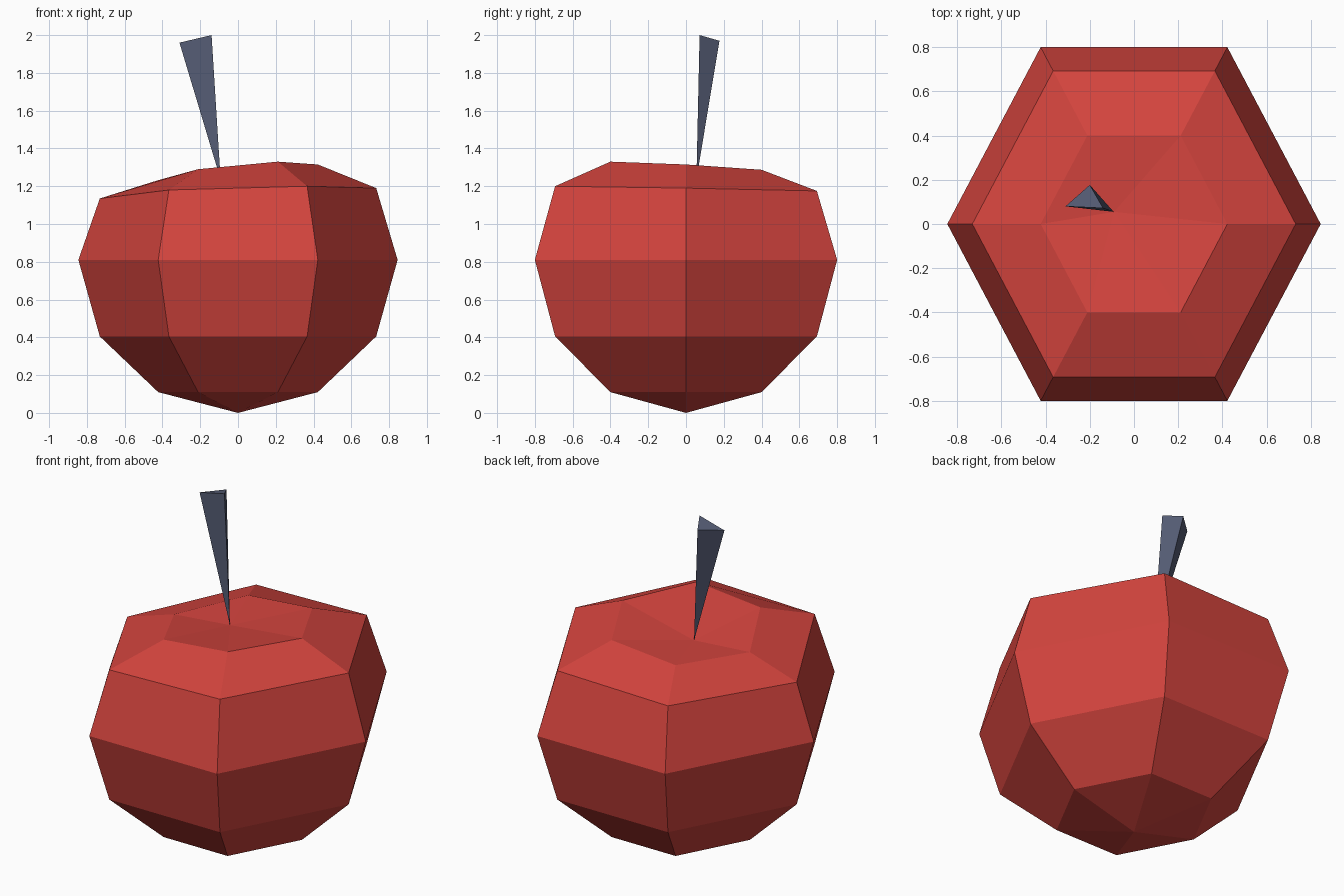
import bpy, bmesh, math

if "Cube" in bpy.data.objects:
    bpy.data.objects.remove(bpy.data.objects["Cube"])

def material(name, rgb):
    m = bpy.data.materials.new(name)
    m.diffuse_color = (*rgb, 1)
    m.use_nodes = True
    m.node_tree.nodes["Principled BSDF"].inputs["Base Color"].default_value = m.diffuse_color
    return m

def finish(bm, name, mat):
    bmesh.ops.recalc_face_normals(bm, faces=bm.faces)
    me = bpy.data.meshes.new(name)
    bm.to_mesh(me)
    bm.free()
    me.materials.append(mat)
    ob = bpy.data.objects.new(name, me)
    bpy.context.collection.objects.link(ob)
    return ob

red = material("apple red", (0.66, 0.058, 0.048))
slate = material("slate stem", (0.09, 0.107, 0.175))

# Apple body: six-sided rings, the upper two sagging towards the stem side
RX, RY = 0.845, 0.924
rings = [
    (0.5, [0.11] * 6),
    (0.866, [0.405] * 6),
    (1.0, [0.81] * 6),
    (0.866, [1.19, 1.175, 1.16, 1.135, 1.18, 1.20]),
    (0.5, [1.315, 1.287, 1.25, 1.232, 1.29, 1.33]),
]
bm = bmesh.new()
loops = []
for r, heights in rings:
    loops.append([bm.verts.new((RX * r * math.cos(i * math.pi / 3),
                                RY * r * math.sin(i * math.pi / 3), z))
                  for i, z in enumerate(heights)])
bottom = bm.verts.new((0, 0, 0))
dimple = bm.verts.new((-0.09, 0.055, 1.235))
for i in range(6):
    j = (i + 1) % 6
    for lo, hi in zip(loops, loops[1:]):
        bm.faces.new((lo[i], lo[j], hi[j], hi[i]))
    bm.faces.new((bottom, loops[0][j], loops[0][i]))
    bm.faces.new((dimple, loops[-1][i], loops[-1][j]))
finish(bm, "apple_body", red)

# Stem: three-sided spike standing on its tip
bm = bmesh.new()
tip = bm.verts.new((-0.092, 0.055, 1.235))
top = [bm.verts.new(p) for p in ((-0.31, 0.08, 1.96), (-0.14, 0.072, 2.0), (-0.20, 0.177, 1.97))]
bm.faces.new(top)
for i in range(3):
    bm.faces.new((tip, top[(i + 1) % 3], top[i]))
finish(bm, "stem", slate)
